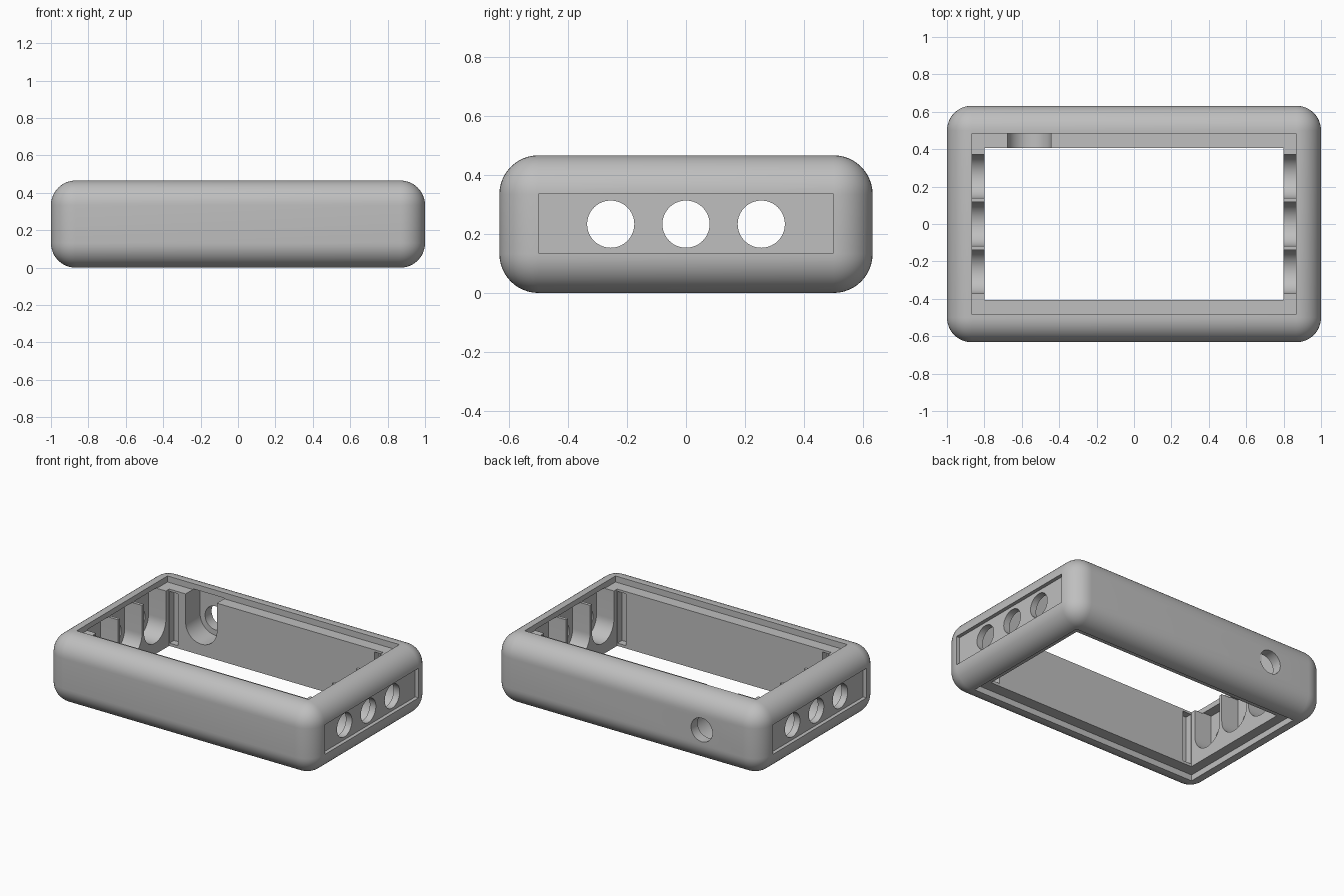
import bpy, bmesh, math
from mathutils import Vector

if "Cube" in bpy.data.objects:
    bpy.data.objects.remove(bpy.data.objects["Cube"])

L, W, H, R = 1.0, 0.632, 0.466, 0.132   # half length, half width, height, edge radius
MID = H / 2

grey = bpy.data.materials.new("plain_grey")
grey.diffuse_color = (0.52, 0.52, 0.52, 1)
grey.use_nodes = True
grey.node_tree.nodes["Principled BSDF"].inputs["Base Color"].default_value = grey.diffuse_color


def new_object(name, bm):
    bmesh.ops.recalc_face_normals(bm, faces=bm.faces[:])
    mesh = bpy.data.meshes.new(name)
    bm.to_mesh(mesh)
    bm.free()
    ob = bpy.data.objects.new(name, mesh)
    bpy.context.collection.objects.link(ob)
    return ob


def box(name, lo, hi):
    bm = bmesh.new()
    bmesh.ops.create_cube(bm, size=1)
    lo, hi = Vector(lo), Vector(hi)
    for v in bm.verts:
        v.co = (lo + hi) / 2 + v.co * (hi - lo)
    return new_object(name, bm)


def prism(name, profile, axis, a, b):
    """Extrude a (horizontal, z) profile from a to b along x or y."""
    bm = bmesh.new()
    place = (lambda u, z, d: (d, u, z)) if axis == 'x' else (lambda u, z, d: (u, d, z))
    face = bm.faces.new([bm.verts.new(place(u, z, a)) for u, z in profile])
    ext = bmesh.ops.extrude_face_region(bm, geom=[face])
    step = Vector(place(0, 0, b - a))
    for v in ext['geom']:
        if isinstance(v, bmesh.types.BMVert):
            v.co += step
    return new_object(name, bm)


def arc(c, r, start, end, n):
    return [(c + r * math.cos(start + (end - start) * i / n),
             MID + r * math.sin(start + (end - start) * i / n)) for i in range(n + 1)]


def cut(target, cutter):
    cutter.hide_render = True
    mod = target.modifiers.new("cut", 'BOOLEAN')
    mod.operation, mod.solver, mod.object = 'DIFFERENCE', 'EXACT', cutter
    bpy.context.view_layer.objects.active = target
    bpy.ops.object.modifier_apply(modifier=mod.name)
    bpy.data.objects.remove(cutter)


def port(target, axis, sign, c, reach):
    """Round hole through the wall with an open-topped U pocket behind it."""
    hole = arc(c, 0.08, 0, 2 * math.pi, 40)[:-1]
    cut(target, prism("hole", hole, axis, sign * (reach - 0.1), sign * (reach + 0.1)))
    pocket = arc(c, 0.117, math.pi, 2 * math.pi, 24) + [(c + 0.117, 0.43), (c - 0.117, 0.43)]
    cut(target, prism("pocket", pocket, axis, sign * (reach - 0.25), sign * (reach - 0.07)))


# rounded outer body
body = box("case_frame", (-L, -W, 0), (L, W, H))
bm = bmesh.new()
bm.from_mesh(body.data)
bmesh.ops.bevel(bm, geom=bm.edges[:], offset=R, segments=12, profile=0.5,
                affect='EDGES', clamp_overlap=True)
bm.to_mesh(body.data)
bm.free()
body.data.materials.append(grey)

# main opening, and stepped seats for the lid and base plates
cut(body, box("window", (-0.8, -0.407, -1), (0.8, 0.407, 1)))
for lo, hi in ((H - 0.041, 1), (-1, 0.041)):
    cut(body, box("plate_seat", (-0.867, -0.485, lo), (0.867, 0.485, hi)))

for s in (-1, 1):
    # shallow end panels with three ports each
    xs = sorted((s * 0.975, s * 1.2))
    cut(body, box("end_panel", (xs[0], -0.5, 0.135), (xs[1], 0.5, 0.335)))
    for y in (-0.255, 0, 0.255):
        port(body, 'x', s, y, 1.0)
    # upright corner grooves under the ledges
    for t in (-1, 1):
        x = sorted((s * 0.735, s * 0.798))
        y = sorted((t * 0.3, t * 0.455))
        cut(body, box("corner_groove", (x[0], y[0], 0.06), (x[1], y[1], 0.41)))

# single port in the back wall
port(body, 'y', 1, -0.56, W)

bpy.ops.object.select_all(action='DESELECT')
body.select_set(True)
bpy.context.view_layer.objects.active = body
bpy.ops.object.shade_smooth_by_angle(angle=math.radians(30))
